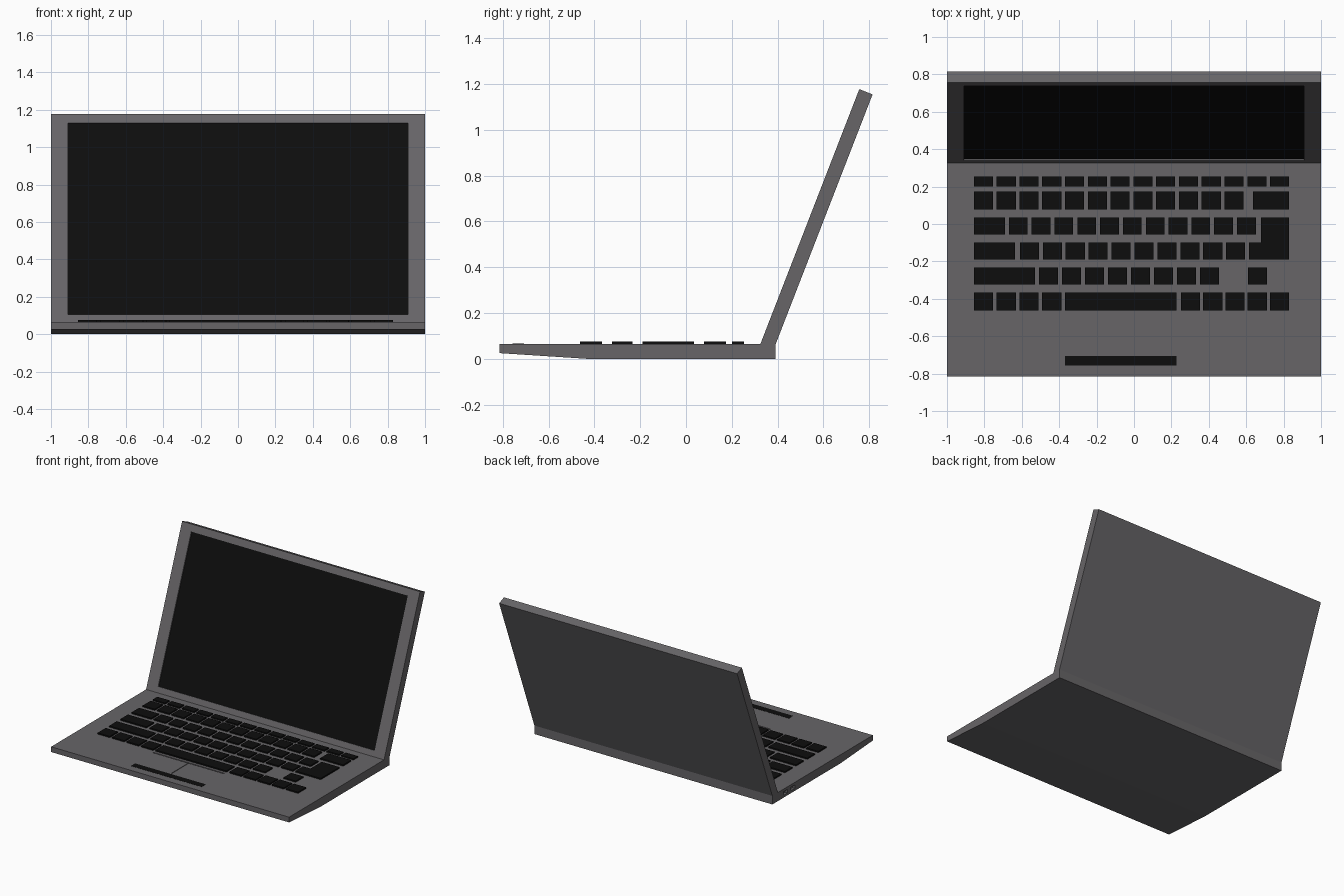
import bpy, bmesh
from mathutils import Vector

if "Cube" in bpy.data.objects:
    bpy.data.objects.remove(bpy.data.objects["Cube"])


def material(name, rgb):
    m = bpy.data.materials.new(name)
    m.diffuse_color = (*rgb, 1)
    m.use_nodes = True
    m.node_tree.nodes["Principled BSDF"].inputs["Base Color"].default_value = m.diffuse_color
    return m


GREY = material("warm grey casing", (0.135, 0.13, 0.137))
BLACK = material("black", (0.004, 0.004, 0.004))


def finish(name, bm, *mats):
    bmesh.ops.recalc_face_normals(bm, faces=bm.faces)
    me = bpy.data.meshes.new(name)
    bm.to_mesh(me)
    bm.free()
    for m in mats:
        me.materials.append(m)
    ob = bpy.data.objects.new(name, me)
    bpy.context.collection.objects.link(ob)
    return ob


def add_prism(bm, pts, a, b, axis):
    """Extrude a 2D outline from a to b along x (yz outline) or z (xy outline)."""
    place = (lambda p, t: (t, *p)) if axis == "x" else (lambda p, t: (*p, t))
    lo = [bm.verts.new(place(p, a)) for p in pts]
    hi = [bm.verts.new(place(p, b)) for p in pts]
    bm.faces.new(lo)
    bm.faces.new(hi[::-1])
    for i in range(len(pts)):
        j = (i + 1) % len(pts)
        bm.faces.new((lo[i], lo[j], hi[j], hi[i]))


def add_box(bm, x0, x1, y0, y1, z0, z1):
    add_prism(bm, [(x0, y0), (x1, y0), (x1, y1), (x0, y1)], z0, z1, "z")


TOP = 0.065

# Base with a front underside that tapers upwards
bm = bmesh.new()
add_prism(bm, [(-0.815, 0.025), (-0.43, 0), (0.392, 0), (0.392, TOP), (-0.815, TOP)], -1, 1, "x")
base = finish("base", bm, GREY)

# Cutter for touchpad grooves and the side ports
bm = bmesh.new()
add_box(bm, -0.368, 0.226, -0.493, -0.484, TOP - 0.005, TOP + 0.02)
add_box(bm, -0.074, -0.069, -0.70, -0.493 - 0.002, TOP - 0.005, TOP + 0.02)
for y in (0.12, 0.21):
    add_box(bm, -1.02, -0.98, y, y + 0.05, 0.018, 0.045)
cutter = finish("groove_cutter", bm, GREY)
cutter.hide_render = True
cutter.hide_viewport = True
cut = base.modifiers.new("grooves", "BOOLEAN")
cut.operation = "DIFFERENCE"
cut.object = cutter

# Touchpad button
bm = bmesh.new()
add_box(bm, -0.37, 0.226, -0.757, -0.707, TOP - 0.004, TOP + 0.001)
finish("touchpad_button", bm, BLACK)

# Lid, leaning back, with a recessed black screen
bm = bmesh.new()
add_prism(bm, [(0.325, TOP), (0.392, TOP), (0.815, 1.155), (0.757, 1.178)], -1, 1, "x")
bmesh.ops.recalc_face_normals(bm, faces=bm.faces)
bm.normal_update()
front = min(bm.faces, key=lambda f: f.normal.y)
bmesh.ops.inset_individual(bm, faces=[front], thickness=0.03)
foot, lean = Vector((0, 0.325, TOP)), Vector((0, 0.432, 1.113))
for v in front.verts:
    z = 1.13 if v.co.z > 0.6 else 0.105
    p = foot + lean * ((z - TOP) / lean.z)
    v.co = (0.91 if v.co.x > 0 else -0.91, p.y, p.z)
bm.normal_update()
inward = -front.normal.copy()
ext = bmesh.ops.extrude_face_region(bm, geom=[front])["geom"]
screen = next(g for g in ext if isinstance(g, bmesh.types.BMFace))
for v in screen.verts:
    v.co += inward * 0.008
if front.is_valid:
    bm.faces.remove(front)
screen.material_index = 1
finish("lid_with_screen", bm, GREY, BLACK)

# Keyboard: each row is y range and (x start, key width, key count, pitch) runs
L, R, W, P = -0.856, 0.829, 0.102, 0.1218
rows = [
    (0.200, 0.254, [(L, W, 14, P)]),
    (0.078, 0.174, [(L, W, 12, P), (0.636, 0.193, 1, 0)]),
    (-0.056, 0.035, [(L, 0.166, 1, 0), (-0.669, W - 0.002, 11, 0.122)]),
    (-0.190, -0.099, [(L, 0.219, 1, 0), (-0.610, W, 10, 0.1225)]),
    (-0.324, -0.233, [(L, 0.326, 1, 0), (-0.508, W, 8, 0.123), (0.61, W, 1, 0)]),
    (-0.463, -0.366, [(L, W, 4, P), (-0.37, 0.597, 1, 0), (0.251, W, 5, 0.119)]),
]
bm = bmesh.new()
for y0, y1, runs in rows:
    for x, w, n, pitch in runs:
        for i in range(n):
            add_box(bm, x + i * pitch, x + i * pitch + w, y0, y1, TOP - 0.002, TOP + 0.01)
# L-shaped enter key
add_prism(bm, [(0.615, -0.190), (R, -0.190), (R, 0.035), (0.679, 0.035),
               (0.679, -0.099), (0.615, -0.099)], TOP - 0.002, TOP + 0.01, "z")
finish("keyboard", bm, BLACK)
